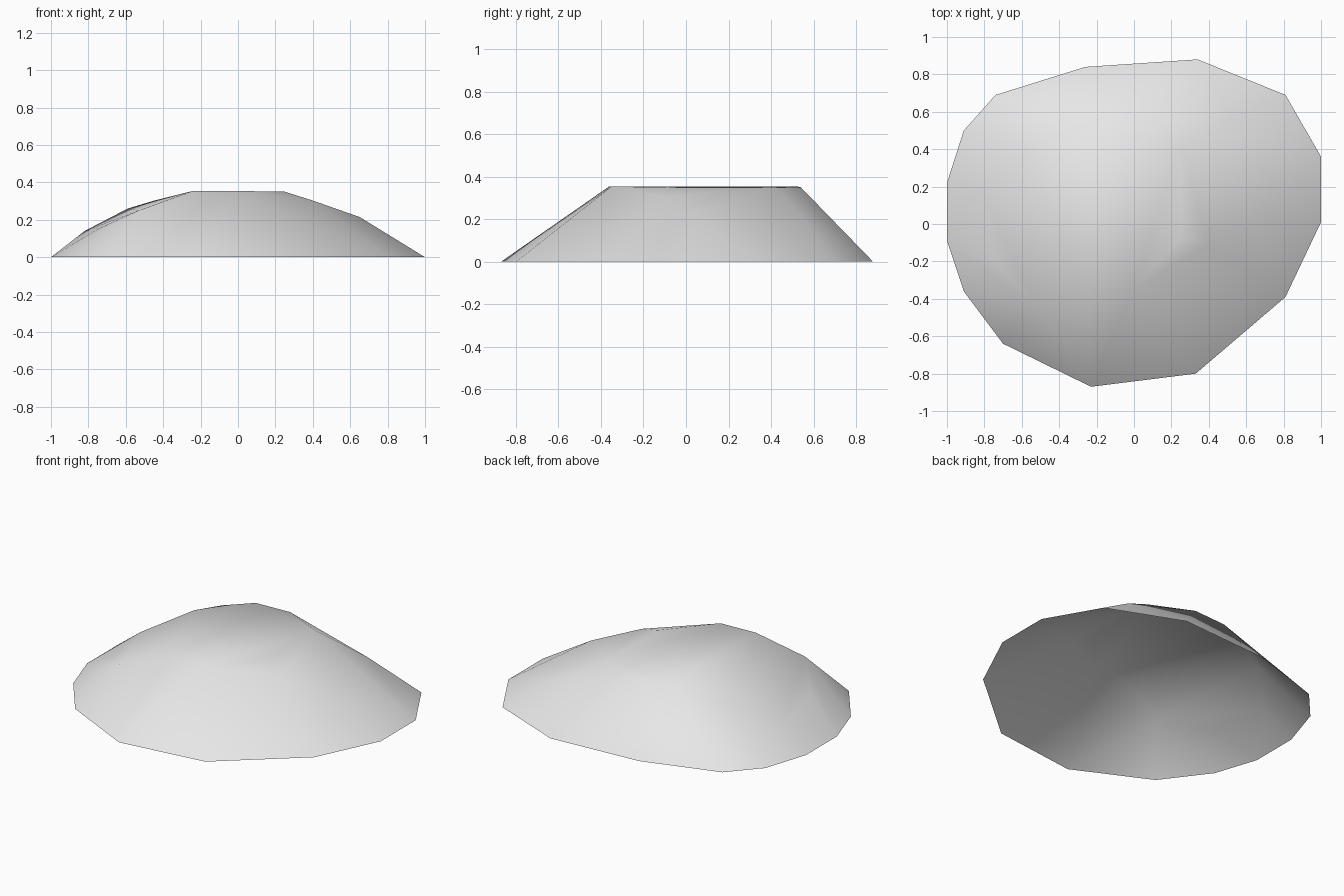
import bpy
import bmesh

cube = bpy.data.objects.get("Cube")
if cube:
    bpy.data.objects.remove(cube, do_unlink=True)

# Ground outline of the mound, counter-clockwise
base = [(1, .01), (1, .36), (.81, .69), (.34, .88), (-.26, .84), (-.74, .69),
        (-.91, .50), (-1, .22), (-1, -.09), (-.91, -.36), (-.70, -.64),
        (-.23, -.87), (.33, -.80), (.81, -.39)]

# Shoulder bumps part way up the slope
shoulder = [(-.82, .19, .14), (-.59, .40, .26), (-.44, .47, .305),
            (-.74, -.20, .155), (-.53, -.44, .25), (.65, .03, .215),
            (.39, -.11, .306), (.52, .57, .19)]

# Nearly flat crown
crown = [(-.24, -.36, .355), (0, -.35, .354), (.25, -.07, .35),
         (.25, .42, .35), (-.01, .54, .35), (-.24, .52, .355)]

# Wrap a skin over the points, then open the underside
bm = bmesh.new()
for point in [(x, y, 0) for x, y in base] + shoulder + crown:
    bm.verts.new(point)
hull = bmesh.ops.convex_hull(bm, input=bm.verts[:])
bmesh.ops.delete(bm, geom=list(set(hull["geom_interior"])), context="VERTS")
bm.normal_update()
bottom = [f for f in bm.faces if all(v.co.z < .001 for v in f.verts)]
bmesh.ops.delete(bm, geom=bottom, context="FACES")
for face in bm.faces:
    face.smooth = True

mesh = bpy.data.meshes.new("mound")
bm.to_mesh(mesh)
bm.free()
mound = bpy.data.objects.new("mound", mesh)
bpy.context.collection.objects.link(mound)

# Plain light grey
grey = bpy.data.materials.new("light_grey")
grey.use_nodes = True
colour = (.8, .8, .8, 1)
grey.diffuse_color = colour
grey.node_tree.nodes["Principled BSDF"].inputs["Base Color"].default_value = colour
mesh.materials.append(grey)
